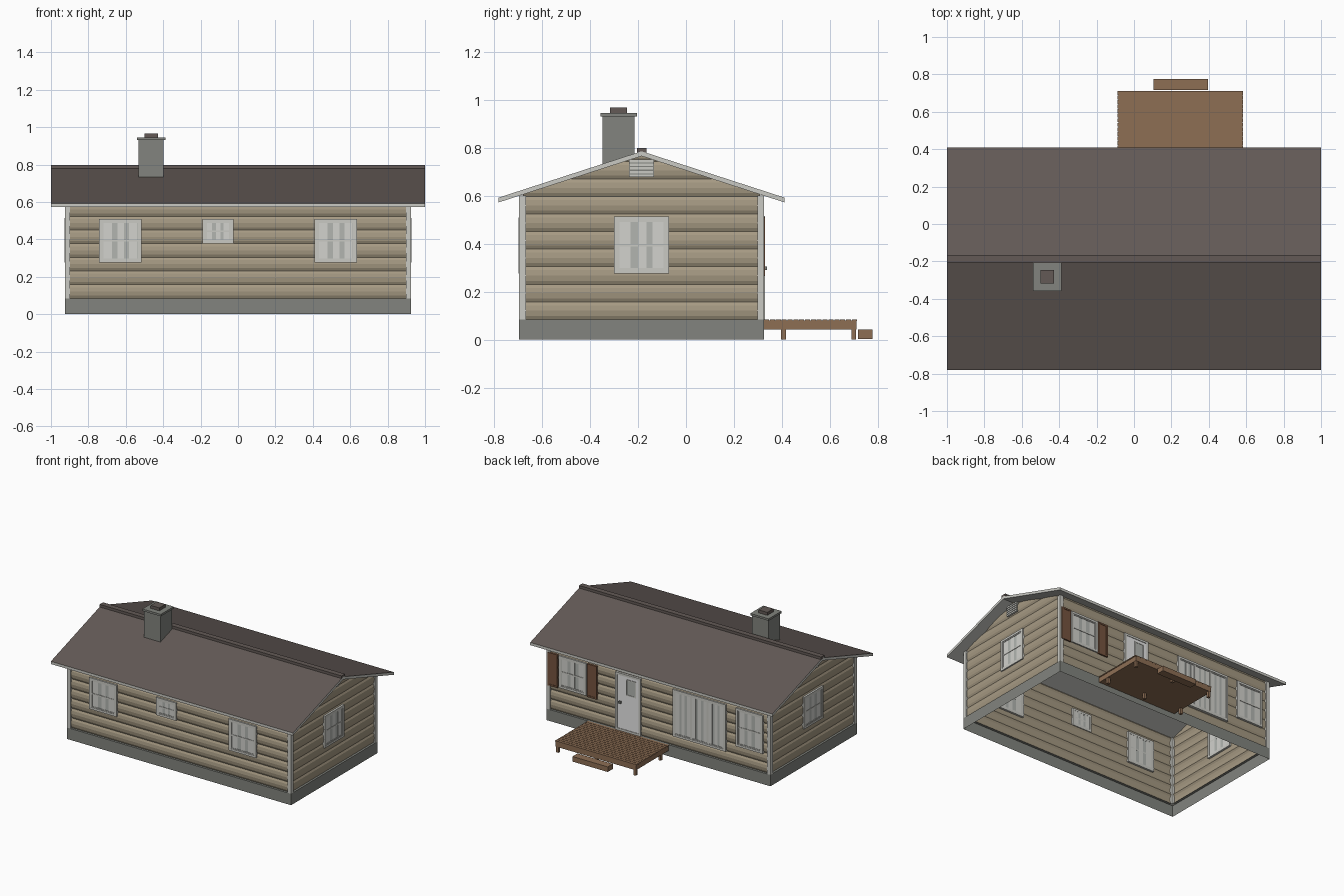
import bpy, bmesh
from mathutils import Vector

if "Cube" in bpy.data.objects:
    bpy.data.objects.remove(bpy.data.objects["Cube"])

# Materials, given as display RGB and converted to linear
def material(name, *rgb):
    col = [((c / 255 + 0.055) / 1.055) ** 2.4 for c in rgb] + [1.0]
    m = bpy.data.materials.new(name)
    m.use_nodes = True
    m.diffuse_color = col
    m.node_tree.nodes["Principled BSDF"].inputs["Base Color"].default_value = col
    return m

SHINGLE = material("dark shingle", 99, 90, 86)
TRIM = material("light grey trim", 202, 202, 196)
SIDING = material("tan siding", 166, 154, 131)
STONE = material("grey concrete", 130, 132, 126)
WOOD = material("deck wood", 141, 110, 84)
SHUTTER = material("shutter brown", 118, 84, 63)
WHITE = material("door white", 248, 248, 248)
GLASS = material("window glass", 178, 181, 176)
CURTAIN = material("curtain", 210, 210, 205)

# Main dimensions
HX, FRONT, BACK = 0.925, -0.695, 0.325
BASE, RIDGE_Y, RIDGE_Z, HALF_SPAN = 0.085, -0.185, 0.785, 0.595
EAVE_Z, THICK = 0.592, 0.02

# Wall coordinates: u runs along the wall, out points away from the house
def on_wall(wall, u, out, z):
    if wall == "front":
        return Vector((u, FRONT - out, z))
    if wall == "back":
        return Vector((u, BACK + out, z))
    side = 1 if wall == "right" else -1
    return Vector((side * (HX + out), u, z))

OUTWARD = {"front": Vector((0, -1, 0)), "back": Vector((0, 1, 0)),
           "right": Vector((1, 0, 0)), "left": Vector((-1, 0, 0))}

def finish(name, bm, mats):
    mesh = bpy.data.meshes.new(name)
    bm.to_mesh(mesh)
    bm.free()
    for m in mats:
        mesh.materials.append(m)
    obj = bpy.data.objects.new(name, mesh)
    bpy.context.collection.objects.link(obj)
    return obj

# One object from a list of (corner, corner, material) boxes
def boxes(name, parts):
    bm = bmesh.new()
    mats = []
    for a, b, mat in parts:
        if mat not in mats:
            mats.append(mat)
        a, b = Vector(a), Vector(b)
        made = bmesh.ops.create_cube(bm, size=1)["verts"]
        for v in made:
            v.co = (a + b) / 2 + Vector([v.co[i] * abs(b[i] - a[i]) for i in range(3)])
        for f in {f for v in made for f in v.link_faces}:
            f.material_index = mats.index(mat)
    return finish(name, bm, mats)

def plate(wall, u0, u1, z0, z1, back, front, mat):
    return on_wall(wall, u0, back, z0), on_wall(wall, u1, front, z1), mat

def border(wall, u0, u1, z0, z1, w, back, front, mat):
    return [plate(wall, u0, u0 + w, z0, z1, back, front, mat),
            plate(wall, u1 - w, u1, z0, z1, back, front, mat),
            plate(wall, u0 + w, u1 - w, z0, z0 + w, back, front, mat),
            plate(wall, u0 + w, u1 - w, z1 - w, z1, back, front, mat)]

# Log siding: a sheet of shallow rounded courses
def siding(wall, u0, u1, courses):
    pitch, groove, bulge = 0.073, -0.016, 0.01
    shape = [(0, 0), (0.2, 0.7), (0.5, 1), (0.8, 0.7)]
    profile = [(groove + bulge * d, BASE + pitch * (i + t))
               for i in range(courses) for t, d in shape]
    profile.append((groove, BASE + pitch * courses))
    bm = bmesh.new()
    rows = [[bm.verts.new(on_wall(wall, u, o, z)) for u in (u0, u1)] for o, z in profile]
    for a, b in zip(rows, rows[1:]):
        f = bm.faces.new((a[0], a[1], b[1], b[0]))
        f.normal_update()
        if f.normal.dot(OUTWARD[wall]) < 0:
            f.normal_flip()
    # Trim the sheet under both roof slopes
    slope = (RIDGE_Z - EAVE_Z) / HALF_SPAN
    for s in (-1, 1):
        bmesh.ops.bisect_plane(bm, geom=bm.verts[:] + bm.edges[:] + bm.faces[:],
                               plane_co=(0, RIDGE_Y, RIDGE_Z - THICK / 2),
                               plane_no=(0, s * slope, 1), clear_outer=True)
    finish(wall + "_siding", bm, [SIDING])

for wall in ("front", "back"):
    siding(wall, -HX + 0.016, HX - 0.016, 8)
for wall in ("left", "right"):
    siding(wall, FRONT + 0.016, BACK - 0.016, 10)

# Foundation: open ring of four sheets
bm = bmesh.new()
corners = [(-HX, FRONT), (HX, FRONT), (HX, BACK), (-HX, BACK)]
low = [bm.verts.new((x, y, 0)) for x, y in corners]
high = [bm.verts.new((x, y, BASE)) for x, y in corners]
lip = [bm.verts.new((x * 0.98, y - 0.018 * (1 if y > 0 else -1), BASE)) for x, y in corners]
for i in range(4):
    j = (i + 1) % 4
    bm.faces.new((low[i], low[j], high[j], high[i]))
    bm.faces.new((high[i], high[j], lip[j], lip[i]))
finish("foundation", bm, [STONE])

# Corner boards
for sx, xn in ((-1, "left"), (1, "right")):
    for y, dy, yn in ((FRONT, 0.028, "front"), (BACK, -0.028, "back")):
        boxes(f"corner_board_{yn}_{xn}",
              [((sx * HX, y, BASE), (sx * (HX - 0.028), y + dy, 0.6), TRIM)])

# Roof: light slab with dark upper faces
bm = bmesh.new()
outline = [(-HALF_SPAN, EAVE_Z), (0, RIDGE_Z), (HALF_SPAN, EAVE_Z)]
section = outline + [(y, z - THICK) for y, z in reversed(outline)]
ends = [[bm.verts.new((x, RIDGE_Y + y, z)) for y, z in section] for x in (-1, 1)]
for i in range(6):
    j = (i + 1) % 6
    f = bm.faces.new((ends[0][i], ends[0][j], ends[1][j], ends[1][i]))
    f.material_index = 1 if i < 2 else 0
for e in ends:
    bm.faces.new((e[0], e[1], e[4], e[5]))
    bm.faces.new((e[1], e[2], e[3], e[4]))
bmesh.ops.recalc_face_normals(bm, faces=bm.faces)
finish("roof", bm, [TRIM, SHINGLE])
boxes("ridge_cap", [((-1, RIDGE_Y - 0.02, 0.777), (1, RIDGE_Y + 0.02, 0.798), SHINGLE)])

# Chimney
cx, cy = -0.464, -0.281
def stack(half, z0, z1, mat):
    return (cx - half, cy - half, z0), (cx + half, cy + half, z1), mat
boxes("chimney", [stack(0.067, 0.72, 0.93, STONE), stack(0.076, 0.93, 0.945, STONE),
                  stack(0.036, 0.945, 0.967, SHINGLE)])

# Windows: frame, sash, glass, curtains and bars
def window(name, wall, u0, u1, z0, z1, panes=1, rail=True):
    parts = border(wall, u0, u1, z0, z1, 0.016, -0.022, 0.003, TRIM)
    a, b, c, d = u0 + 0.016, u1 - 0.016, z0 + 0.016, z1 - 0.016
    parts.append(plate(wall, a, b, c, d, -0.02, -0.004, GLASS))
    step = (b - a) / panes
    for i in range(panes):
        p, q = a + i * step, a + (i + 1) * step
        parts += border(wall, p, q, c, d, 0.007, -0.021, 0, TRIM)
        for s, t in ((0.04, 0.27), (0.42, 0.6), (0.73, 0.96)):
            parts.append(plate(wall, p + s * step, p + t * step, c, d, -0.021, -0.003, CURTAIN))
    if rail:
        m = (z0 + z1) / 2
        parts.append(plate(wall, a, b, m - 0.005, m + 0.005, -0.021, 0, TRIM))
    boxes(name, parts)

window("front_window_right", "front", -0.742, -0.515, 0.275, 0.51)
window("front_window_small", "front", -0.19, -0.025, 0.377, 0.51)
window("front_window_left", "front", 0.41, 0.637, 0.275, 0.51)
window("back_window_shuttered", "back", 0.595, 0.825, 0.27, 0.51)
window("back_window_triple", "back", -0.557, -0.117, 0.16, 0.51, panes=3, rail=False)
window("back_window_single", "back", -0.862, -0.64, 0.225, 0.51)
for wall in ("left", "right"):
    window(wall + "_window", wall, -0.3, -0.07, 0.275, 0.513)
    # Gable vent with slats
    v = [plate(wall, -0.237, -0.133, 0.677, 0.75, -0.02, -0.004, STONE)]
    for i in range(5):
        z = 0.677 + i * 0.0155
        v.append(plate(wall, -0.237, -0.133, z, z + 0.011, -0.02, 0.002, TRIM))
    boxes(wall + "_gable_vent", v)

# Shutters
for side, u in (("left", 0.833), ("right", 0.508)):
    boxes("shutter_" + side,
          [plate("back", u, u + 0.08, 0.265, 0.512, -0.016, 0.002, SHUTTER)]
          + border("back", u, u + 0.08, 0.265, 0.512, 0.012, -0.016, 0.005, SHUTTER))

# Door with small light and knob
boxes("door", border("back", 0.147, 0.355, BASE, 0.515, 0.016, -0.022, 0.003, TRIM)
      + [plate("back", 0.16, 0.34, BASE, 0.5, -0.02, -0.001, WHITE),
         plate("back", 0.185, 0.268, 0.36, 0.48, -0.021, 0.001, GLASS),
         plate("back", 0.308, 0.324, 0.29, 0.306, -0.001, 0.012, STONE)]
      + border("back", 0.185, 0.268, 0.36, 0.48, 0.007, -0.021, 0.003, TRIM))

# Deck: boards, rim, posts and step
D0, D1, DY = -0.088, 0.584, 0.715
count = 16
pitch = (DY - BACK) / count
deck = [((D0, BACK + i * pitch, 0.078), (D1, BACK + (i + 0.86) * pitch, BASE), WOOD)
        for i in range(count)]
deck.append(((D0 + 0.004, BACK, 0.042), (D1 - 0.004, DY - 0.004, 0.08), WOOD))
boxes("deck", deck)
boxes("deck_posts", [((x, y, 0), (x + 0.02, y + 0.02, 0.044), WOOD)
                     for x in (D0 + 0.006, (D0 + D1) / 2 - 0.01, D1 - 0.026)
                     for y in (0.396, 0.689)])
boxes("deck_step", [((0.103, 0.717, 0.004), (0.395, 0.776, 0.042), WOOD)])
